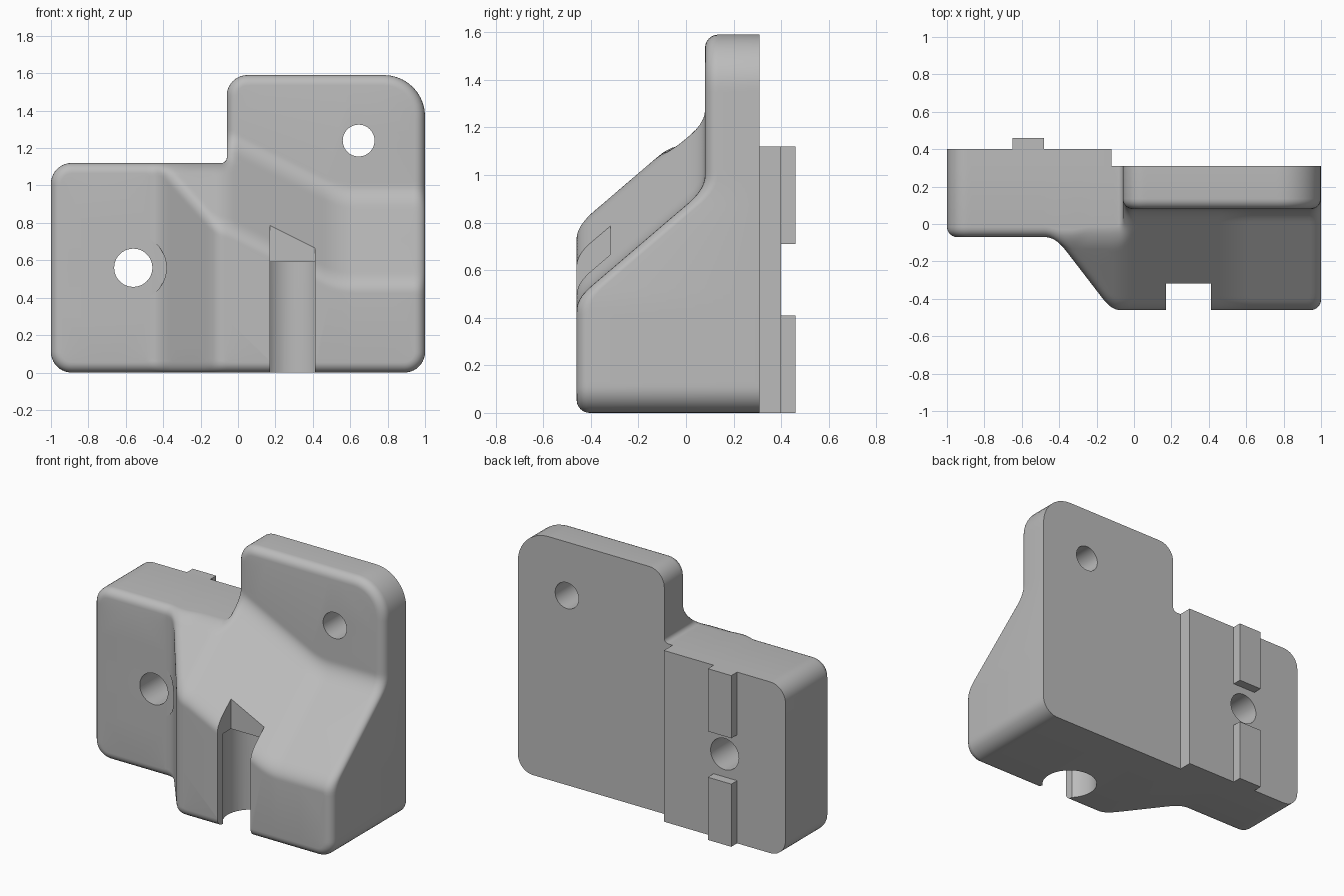
import bpy, bmesh, math
from mathutils import Vector, Matrix
from mathutils.geometry import delaunay_2d_cdt
from mathutils.kdtree import KDTree

if "Cube" in bpy.data.objects:
    bpy.data.objects.remove(bpy.data.objects["Cube"], do_unlink=True)

GREY = (0.5, 0.5, 0.5, 1)
grey = bpy.data.materials.new("plain grey")
grey.use_nodes = True
grey.diffuse_color = GREY
grey.node_tree.nodes["Principled BSDF"].inputs["Base Color"].default_value = GREY

FRONT, LEFT_FACE, TALL_FACE, BACK = -0.46, -0.07, 0.08, 0.31
ROUND = 0.055
STEP = 0.0125


def make_object(name, bm):
    bmesh.ops.recalc_face_normals(bm, faces=bm.faces)
    mesh = bpy.data.meshes.new(name)
    bm.to_mesh(mesh)
    bm.free()
    mesh.materials.append(grey)
    obj = bpy.data.objects.new(name, mesh)
    bpy.context.collection.objects.link(obj)
    return obj


def rounded_outline(corners, spacing):
    """Points and outward normals of a right-angled outline with round corners."""
    pts = []
    n = len(corners)
    for i, (x, z, r) in enumerate(corners):
        c = Vector((x, z))
        u = (c - Vector(corners[i - 1][:2])).normalized()
        v = (Vector(corners[(i + 1) % n][:2]) - c).normalized()
        turn = 1 if u.cross(v) > 0 else -1
        centre = c + (v - u) * r
        steps = 10 if r else 0
        for k in range(steps + 1):
            t = math.pi / 2 * k / max(steps, 1)
            d = u * math.sin(t) - v * math.cos(t)
            pts.append((centre + d * r, d * turn))
        # straight run to the next corner
        nx, nz, nr = corners[(i + 1) % n]
        start, end = c + v * r, Vector((nx, nz)) - v * nr
        cuts = int((end - start).length / spacing)
        for k in range(1, cuts):
            pts.append((start.lerp(end, k / cuts), Vector((v.y, -v.x))))
    return pts


def soft_min(a, b, k):
    h = max(k - abs(a - b), 0) / k
    return min(a, b) - h * h * k / 4


def soft_max(a, b, k):
    return -soft_min(-a, -b, k)


def depth(x, z):
    """Y of the front skin: two plates with a sloping block blended on."""
    rise = soft_min(soft_max(0.54 - x, 0, 0.08), 0.61, 0.05)
    slope = FRONT + (z - 0.48 - rise * 0.5) / 0.855
    wall = LEFT_FACE - 1.3 * (x + 0.42)
    block = soft_max(soft_max(FRONT, wall, 0.06), slope, 0.06)
    t = min(max((x + 0.35) / 0.27, 0), 1)
    plate = LEFT_FACE + (TALL_FACE - LEFT_FACE) * t * t * (3 - 2 * t)
    return soft_min(block, plate, 0.07)


def is_curved(x, z):
    s, y = STEP, depth(x, z)
    pairs = ((s, 0), (0, s), (s, s), (s, -s))
    return any(abs(depth(x + a, z + b) + depth(x - a, z - b) - 2 * y) > 1e-5
               for a, b in pairs)


def build_body():
    outline = rounded_outline(
        [(-1, 0, 0.11), (1, 0, 0.11), (1, 1.59, 0.22),
         (-0.06, 1.59, 0.11), (-0.06, 1.12, 0.03), (-1, 1.12, 0.11)], 0.02)
    count = len(outline)
    points, ys = [], []
    # rings that round the front edge
    for k in range(7):
        t = math.pi / 2 * k / 6
        for p, normal in outline:
            q = p - normal * ROUND * (1 - math.cos(t))
            points.append(q)
            ys.append(depth(q.x, q.y) + ROUND * (1 - math.sin(t)))
    # inner points only where the skin bends
    tree = KDTree(count)
    for i, (p, normal) in enumerate(outline):
        tree.insert((p.x, p.y, 0), i)
    tree.balance()
    for i in range(1, int(2 / STEP)):
        for j in range(1, int(1.59 / STEP)):
            x, z = -1 + i * STEP, j * STEP
            if tree.find((x, z, 0))[2] > ROUND + 0.007 and is_curved(x, z):
                points.append(Vector((x, z)))
                ys.append(depth(x, z))
    res = delaunay_2d_cdt(points, [], [list(range(count))], 1, 1e-6)
    coords, faces, origin = res[0], res[2], res[3]
    bm = bmesh.new()
    verts = [bm.verts.new((c.x, ys[o[0]] if o else depth(c.x, c.y), c.y))
             for c, o in zip(coords, origin)]
    for f in faces:
        bm.faces.new([verts[i] for i in f])
    bmesh.ops.delete(bm, geom=[v for v in bm.verts if not v.link_faces],
                     context='VERTS')
    # side walls and flat back
    rim = [e for e in bm.edges if e.is_boundary]
    new = bmesh.ops.extrude_edge_only(bm, edges=rim)["geom"]
    for v in new:
        if isinstance(v, bmesh.types.BMVert):
            v.co.y = BACK
    back_edges = [e for e in new if isinstance(e, bmesh.types.BMEdge)
                  and e.is_boundary]
    bmesh.ops.contextual_create(bm, geom=back_edges)
    return make_object("bracket_body", bm)


def prism(name, corners, y0, y1):
    bm = bmesh.new()
    ring = [bm.verts.new((p.x, y0, p.y))
            for p, normal in rounded_outline(corners, 10)]
    face = bm.faces.new(ring)
    new = bmesh.ops.extrude_face_region(bm, geom=[face])["geom"]
    bmesh.ops.translate(bm, vec=(0, y1 - y0, 0),
                        verts=[v for v in new if isinstance(v, bmesh.types.BMVert)])
    return make_object(name, bm)


def box(name, x0, x1, y0, y1, z0, z1):
    return prism(name, [(x0, z0, 0), (x1, z0, 0), (x1, z1, 0), (x0, z1, 0)], y0, y1)


def cylinder(name, centre, radius, length, along_y=True):
    bm = bmesh.new()
    turn = Matrix.Rotation(math.pi / 2, 4, 'X') if along_y else Matrix()
    bmesh.ops.create_cone(bm, cap_ends=True, segments=64, radius1=radius,
                          radius2=radius, depth=length,
                          matrix=Matrix.Translation(centre) @ turn)
    return make_object(name, bm)


def activate(obj):
    bpy.ops.object.select_all(action='DESELECT')
    obj.select_set(True)
    bpy.context.view_layer.objects.active = obj


def cut(obj, cutters):
    activate(obj)
    for c in cutters:
        mod = obj.modifiers.new("cut", 'BOOLEAN')
        mod.operation, mod.solver, mod.object = 'DIFFERENCE', 'EXACT', c
        bpy.ops.object.modifier_apply(modifier=mod.name)


# solid parts
body = build_body()
pad = prism("back_pad", [(-1, 0, 0.11), (-0.12, 0, 0), (-0.12, 1.12, 0),
                         (-1, 1.12, 0.11)], BACK, 0.4)
keys = [box("lower_back_key", -0.65, -0.48, 0.4, 0.46, 0, 0.41),
        box("upper_back_key", -0.65, -0.48, 0.4, 0.46, 0.71, 1.12)]

# holes, washer clearance, slot and blind bore
left_hole = cylinder("left_hole_cutter", (-0.56, 0, 0.56), 0.102, 3)
right_hole = cylinder("right_hole_cutter", (0.645, 0, 1.24), 0.085, 3)
washer = cylinder("washer_cutter", (-0.56, LEFT_FACE - 0.5005, 0.56), 0.177, 1)
slot = box("slot_cutter", 0.172, 0.412, -0.7, -0.318, -0.2, 1.3)
bore = cylinder("bore_cutter", (0.292, -0.28, 0.09), 0.17, 1, False)
cutters = [left_hole, right_hole, washer, slot, bore]
cut(body, cutters)
cut(pad, [left_hole])
for c in cutters:
    bpy.data.objects.remove(c, do_unlink=True)

for part in [body, pad] + keys:
    activate(part)
    bpy.ops.object.shade_smooth_by_angle(angle=math.radians(30))
